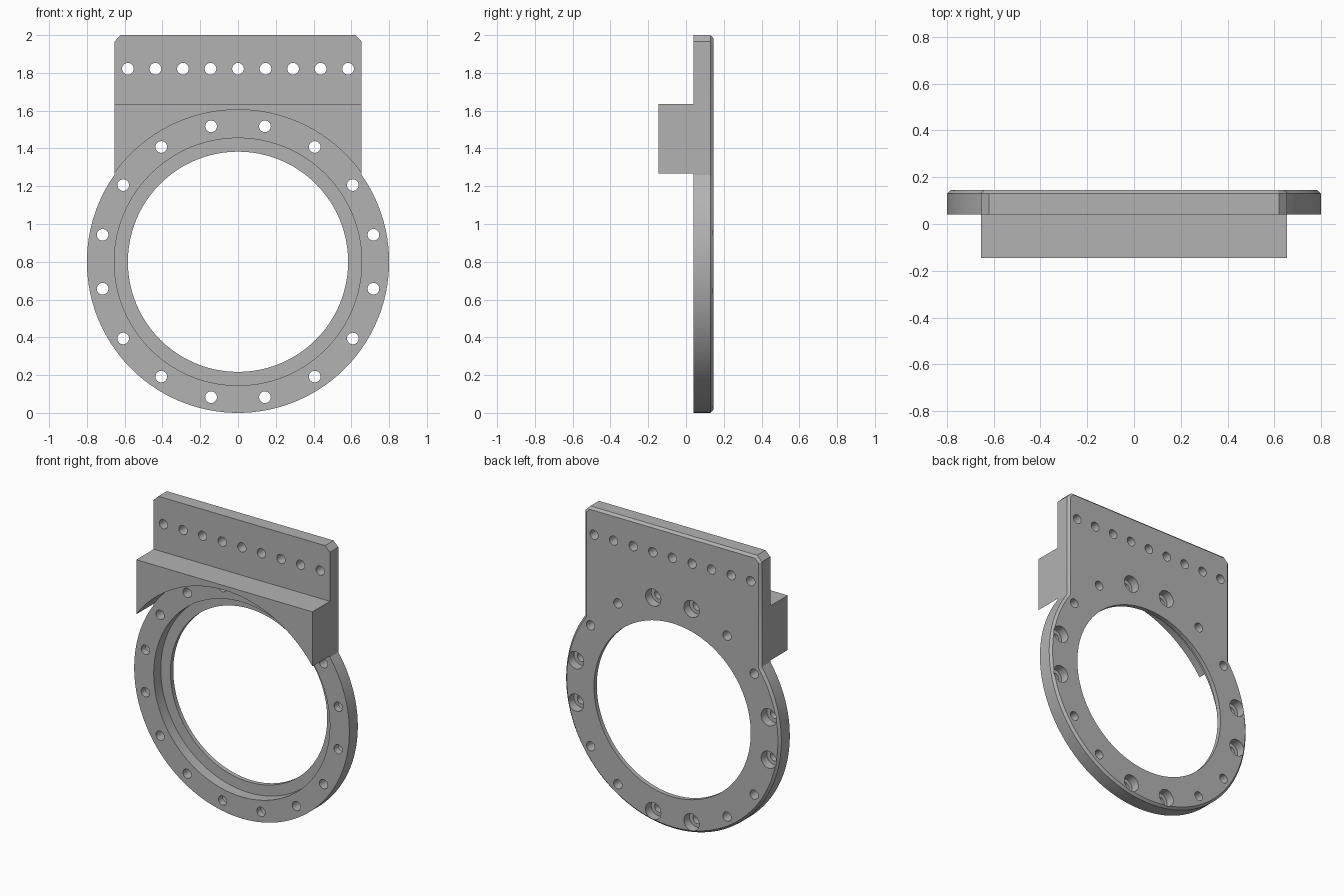
import bpy
import bmesh
import math
from mathutils import Vector

cube = bpy.data.objects.get("Cube")
if cube:
    bpy.data.objects.remove(cube, do_unlink=True)

# Main dimensions
CENTRE_Z = 0.80
RING_R = 0.80
HALF_W = 0.655
TOP_Z = 2.0
BLOCK_Y, FRONT_Y, BACK_Y = -0.145, 0.04, 0.145
BEVEL = 0.015
HOLE_R = 0.031
BOLT_CIRCLE = 0.731

grey = bpy.data.materials.new("machined grey")
grey.use_nodes = True
grey.diffuse_color = (0.45, 0.45, 0.45, 1)
grey.node_tree.nodes["Principled BSDF"].inputs["Base Color"].default_value = grey.diffuse_color


def make_object(name, bm):
    bmesh.ops.recalc_face_normals(bm, faces=bm.faces)
    mesh = bpy.data.meshes.new(name)
    bm.to_mesh(mesh)
    bm.free()
    mesh.materials.append(grey)
    obj = bpy.data.objects.new(name, mesh)
    bpy.context.collection.objects.link(obj)
    return obj


def loft(bm, loops):
    """Skin matching closed loops and cap both ends."""
    rings = [[bm.verts.new(p) for p in loop] for loop in loops]
    for a, b in zip(rings, rings[1:]):
        for i in range(len(a)):
            j = (i + 1) % len(a)
            bm.faces.new((a[i], a[j], b[j], b[i]))
    bm.faces.new(rings[0])
    bm.faces.new(rings[-1])


def arc(radius, start, end, steps, y, x=0, z=CENTRE_Z):
    angles = [start + (end - start) * i / steps for i in range(steps + 1)]
    return [Vector((x + radius * math.cos(a), y, z + radius * math.sin(a))) for a in angles]


def plate_outline(inset, y):
    """Round lower ring running into a rectangle with clipped top corners."""
    r, w, top = RING_R - inset, HALF_W - inset, TOP_Z - inset
    clip = 0.035 - inset * (2 - math.sqrt(2))
    a = math.acos(w / r)
    points = arc(r, math.pi - a, 2 * math.pi + a, 96, y)
    for x, z in ((w, top - clip), (w - clip, top), (clip - w, top), (-w, top - clip)):
        points.append(Vector((x, y, z)))
    return points


def stepped_bore(bm, x, z, steps, segments):
    """Cutter of stacked coaxial cylinders, given as (radius, y) pairs."""
    loops = [arc(r, 0, math.tau, segments, y, x, z)[:-1] for r, y in steps]
    loft(bm, loops)


# Flange plate with a bevelled rear edge
bm = bmesh.new()
loft(bm, [plate_outline(0, FRONT_Y), plate_outline(0, BACK_Y - BEVEL), plate_outline(BEVEL, BACK_Y)])
plate = make_object("flange_plate", bm)

# Cutters: recessed central opening, bolt ring and top row of holes
near, far = FRONT_Y - 0.05, BACK_Y + 0.05
bm = bmesh.new()
stepped_bore(bm, 0, CENTRE_Z, [(HALF_W, near), (HALF_W, 0.115), (0.583, 0.115), (0.583, far)], 96)
for i in range(16):
    angle = math.tau * (i + 0.5) / 16
    x = BOLT_CIRCLE * math.cos(angle)
    z = CENTRE_Z + BOLT_CIRCLE * math.sin(angle)
    steps = [(HOLE_R, near), (HOLE_R, far)]
    if i % 4 in (0, 3):  # counterbored pairs at top, bottom and sides
        steps = [(HOLE_R, near), (HOLE_R, 0.085), (0.057, 0.085), (0.057, far)]
    stepped_bore(bm, x, z, steps, 24)
for i in range(9):
    stepped_bore(bm, (i - 4) * 0.1457, 1.822, [(HOLE_R, near), (HOLE_R, far)], 24)
cutter = make_object("hole_cutter", bm)
cutter.hide_render = True

boolean = plate.modifiers.new("holes", 'BOOLEAN')
boolean.operation = 'DIFFERENCE'
boolean.solver = 'EXACT'
boolean.object = cutter
bpy.context.view_layer.objects.active = plate
bpy.ops.object.modifier_apply(modifier=boolean.name)
bpy.data.objects.remove(cutter, do_unlink=True)

# Front block, arched underneath to follow the ring
bm = bmesh.new()
loops = []
for y in (BLOCK_Y, FRONT_Y):
    arch_r = 0.805
    a = math.acos(HALF_W / arch_r)
    loop = arc(arch_r, a, math.pi - a, 40, y)
    loop += [Vector((-HALF_W, y, 1.635)), Vector((HALF_W, y, 1.635))]
    loops.append(loop)
loft(bm, loops)
block = make_object("mounting_block", bm)

# Smooth the round walls, keep machined edges crisp
bpy.ops.object.select_all(action='DESELECT')
for obj in (plate, block):
    obj.select_set(True)
bpy.context.view_layer.objects.active = plate
bpy.ops.object.shade_smooth_by_angle(angle=math.radians(30))
